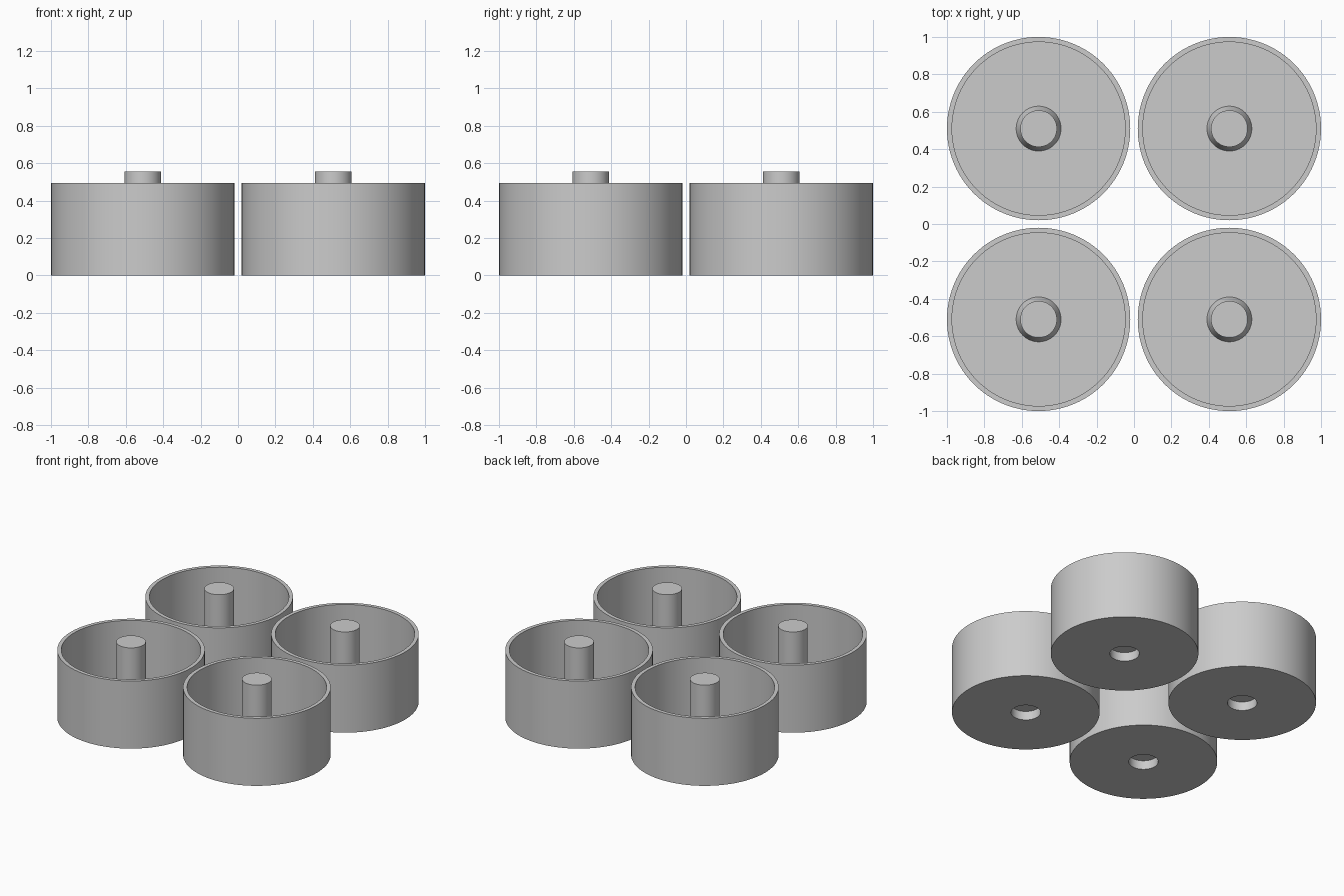
import bpy
import bmesh
import math

if "Cube" in bpy.data.objects:
    bpy.data.objects.remove(bpy.data.objects["Cube"])

SEGMENTS = 96
CENTRE = 0.51

grey = bpy.data.materials.new("light_grey")
grey.diffuse_color = (0.6, 0.6, 0.6, 1.0)
grey.use_nodes = True
grey.node_tree.nodes["Principled BSDF"].inputs["Base Color"].default_value = grey.diffuse_color

# Half section (radius, height): underside socket, outer wall, rim, floor, post
PROFILE = [
    (0.0, 0.065), (0.098, 0.065), (0.098, 0.0),      # socket under the cup
    (0.49, 0.0), (0.49, 0.495),                      # base and outer wall
    (0.463, 0.495), (0.463, 0.027),                  # rim and inner wall
    (0.12, 0.027), (0.098, 0.09),                    # floor and flared post foot
    (0.098, 0.555), (0.0, 0.555),                    # post and its top
]


def lathe(name, profile):
    """Spin a half section around z into a closed solid."""
    bm = bmesh.new()
    verts = [bm.verts.new((r, 0, z)) for r, z in profile]
    edges = [bm.edges.new(pair) for pair in zip(verts, verts[1:])]
    bmesh.ops.spin(bm, geom=verts + edges, cent=(0, 0, 0), axis=(0, 0, 1),
                   angle=math.tau, steps=SEGMENTS, use_duplicate=False)
    bmesh.ops.remove_doubles(bm, verts=bm.verts[:], dist=1e-4)
    bmesh.ops.recalc_face_normals(bm, faces=bm.faces[:])
    mesh = bpy.data.meshes.new(name)
    bm.to_mesh(mesh)
    bm.free()
    mesh.materials.append(grey)
    return mesh


cup_mesh = lathe("cup", PROFILE)

# Four identical cups in a square
for side_y, row in ((-1, "front"), (1, "back")):
    for side_x, column in ((-1, "left"), (1, "right")):
        cup = bpy.data.objects.new(f"cup_{row}_{column}", cup_mesh.copy())
        cup.location = (side_x * CENTRE, side_y * CENTRE, 0)
        bpy.context.collection.objects.link(cup)
        bpy.ops.object.select_all(action='DESELECT')
        cup.select_set(True)
        bpy.context.view_layer.objects.active = cup
        bpy.ops.object.shade_smooth_by_angle(angle=math.radians(15))
